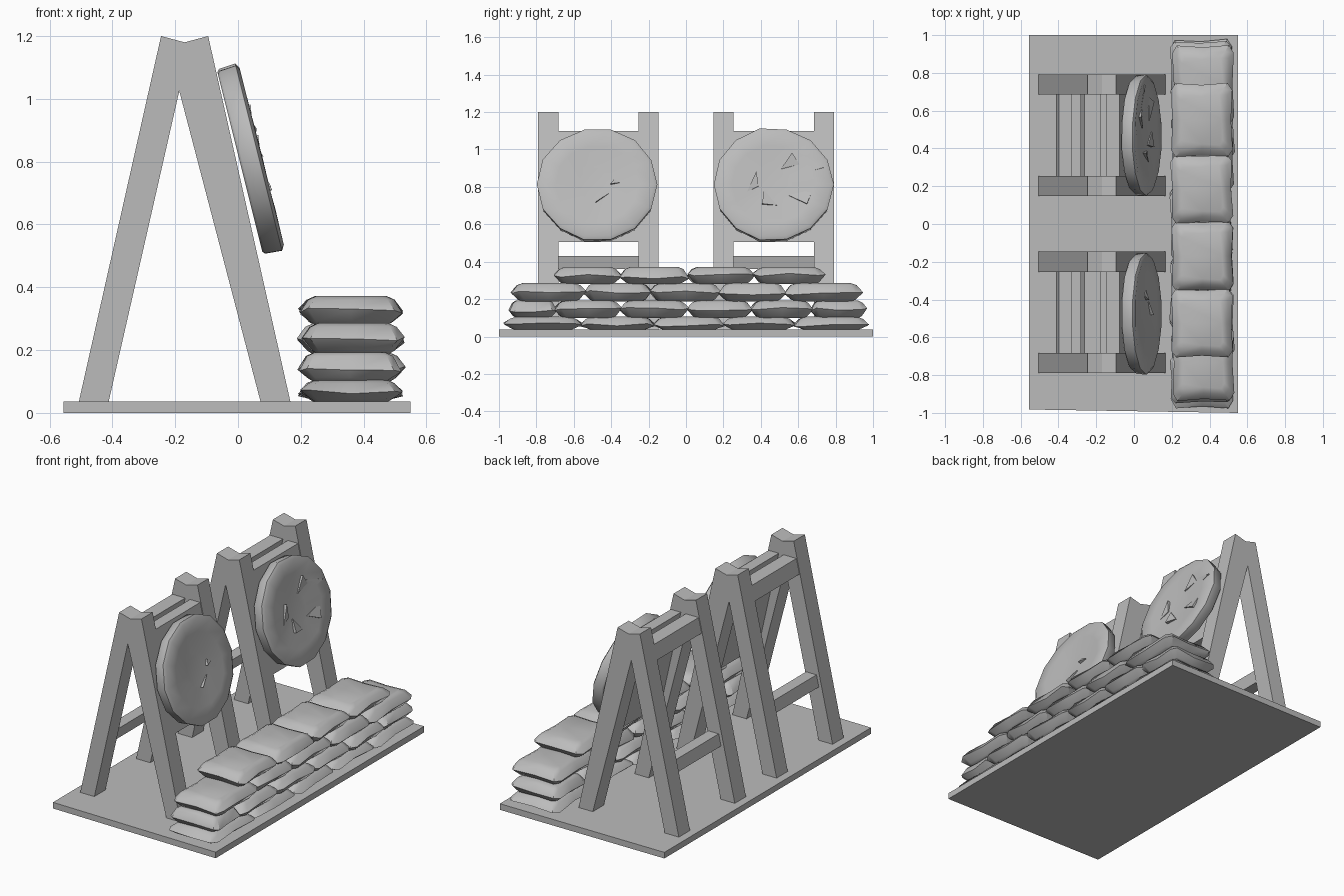
import bpy, bmesh, math, random
from mathutils import Matrix, Vector

if "Cube" in bpy.data.objects:
    bpy.data.objects.remove(bpy.data.objects["Cube"])

random.seed(4)
grey = bpy.data.materials.new("stone_grey")
grey.diffuse_color = (0.5, 0.5, 0.5, 1)
grey.use_nodes = True
grey.node_tree.nodes["Principled BSDF"].inputs["Base Color"].default_value = grey.diffuse_color


def finish(name, bm, angle=35):
    """Turn a bmesh into a named, shaded object."""
    bmesh.ops.recalc_face_normals(bm, faces=bm.faces)
    me = bpy.data.meshes.new(name)
    bm.to_mesh(me)
    bm.free()
    me.materials.append(grey)
    ob = bpy.data.objects.new(name, me)
    bpy.context.collection.objects.link(ob)
    bpy.ops.object.select_all(action='DESELECT')
    ob.select_set(True)
    bpy.context.view_layer.objects.active = ob
    bpy.ops.object.shade_smooth_by_angle(angle=math.radians(angle))
    return ob


def loft(bm, rings):
    """Skin equal-length rings and cap both ends."""
    vs = [[bm.verts.new(p) for p in r] for r in rings]
    n = len(vs[0])
    for a, b in zip(vs, vs[1:]):
        for i in range(n):
            bm.faces.new((a[i], a[(i + 1) % n], b[(i + 1) % n], b[i]))
    bm.faces.new(vs[0])
    bm.faces.new(vs[-1])


def prism(name, profile, y0, y1):
    """Extrude an (x, z) profile along y."""
    bm = bmesh.new()
    loft(bm, [[(x, y, z) for x, z in profile] for y in (y0, y1)])
    return finish(name, bm)


# Ground board, its front edge cut slightly askew
bm = bmesh.new()
loft(bm, [[(-0.555, -0.982, z), (0.55, -1, z), (0.55, 1, z), (-0.555, 1, z)]
          for z in (0, 0.037)])
finish("ground_board", bm)

# Trestles: mirrored legs about the ridge line
RIDGE = -0.17


def outer(z):
    return 0.337 - 0.2250 * (z - 0.035)


def rail(name, side, z0, z1, thick, y0, y1, inset=0.004):
    prof = [(outer(z0) - inset, z0), (outer(z1) - inset, z1),
            (outer(z1) - thick, z1), (outer(z0) - thick, z0)]
    prism(name, [(RIDGE + side * d, z) for d, z in prof], y0, y1)


for yc in (-0.468, 0.47):
    for s in (-1, 1):
        y0, y1 = sorted((yc + s * 0.215, yc + s * 0.322))
        for side in (-1, 1):
            leg = [(0.337, 0.035), (0.242, 0.035), (-side * 0.017, 1.025),
                   (0, 1.18), (0.075, 1.2)]
            prism("front_leg" if side > 0 else "back_leg",
                  [(RIDGE + side * d, z) for d, z in leg], y0, y1)
    a, b = yc - 0.22, yc + 0.22
    rail("upper_back_rail", -1, 1.01, 1.1, 0.09, a, b)
    rail("lower_back_rail", -1, 0.36, 0.43, 0.09, a, b, 0.02)
    rail("backing_panel", 1, 0.505, 1.1, 0.072, a, b)

# Round straw targets, leaning on the front legs
TILT = math.atan(0.25)
# (height, radius) pairs from the back to the face
SECTION = [(-0.032, 0.305), (-0.024, 0.314), (0.03, 0.318), (0.04, 0.30),
           (0.036, 0.22), (0.026, 0.10)]


def place(yc):
    # local x -> world y, local y -> up the slope, local z -> outward
    c, s = math.cos(TILT), math.sin(TILT)
    return Matrix(((0, -s, c, 0.037), (1, 0, 0, yc), (0, c, s, 0.806), (0, 0, 0, 1)))


def target(yc, tears):
    bm = bmesh.new()
    n = 14
    jitter = [random.uniform(0.985, 1.01) for _ in range(n)]
    rings = []
    for h, r in SECTION:
        wob = 0.006 if 0.1 < r < 0.25 else 0
        rings.append([(1.015 * r * jitter[i] * math.cos(2 * math.pi * i / n),
                       0.985 * r * jitter[i] * math.sin(2 * math.pi * i / n),
                       h + random.uniform(-wob, wob)) for i in range(n)])
    loft(bm, rings)
    bm.transform(place(yc))
    finish("round_target", bm, 50)
    # torn straw flaps: wedges that rise out of the face towards their first point
    for flap in tears:
        fb = bmesh.new()
        loft(fb, [[(x, y, 0.015) for x, y in flap],
                  [(x, y, 0.046 if i == 0 else 0.032) for i, (x, y) in enumerate(flap)]])
        fb.transform(place(yc))
        finish("straw_flap", fb, 20)


target(-0.473, [[(-0.01, -0.10), (0.06, -0.05), (0.01, -0.085)],
                [(0.07, 0.0), (0.12, 0.01), (0.09, 0.03)]])
target(0.467, [[(-0.09, 0.07), (-0.14, -0.04), (-0.08, -0.01)],
               [(-0.06, -0.11), (0.02, -0.115), (-0.05, -0.03)],
               [(0.18, -0.11), (0.21, -0.03), (0.08, -0.06)],
               [(0.10, 0.17), (0.04, 0.085), (0.14, 0.11)],
               [(0.27, 0.09), (0.14, 0.13), (0.16, 0.06)]])


# Sandbags: soft pillows with a sharp seam round the middle
def bag(y0, y1, z0, z1, seam):
    yc, hl = (y0 + y1) / 2, (y1 - y0) / 2
    xc, hw = 0.36 + random.uniform(-0.008, 0.008), 0.163
    rot = Matrix.Rotation(random.uniform(-0.03, 0.03), 3, 'Z')
    zm = z0 + (z1 - z0) * seam + random.uniform(-0.008, 0.008)
    bm = bmesh.new()
    rings = []
    for z, fx, fy in ((z0, 0.70, 0.70), (z0 + 0.01, 0.80, 0.82), (zm, 1, 1),
                      (z1 - 0.012, 0.84, 0.84), (z1, 0.68, 0.68)):
        ring = []
        for px, py in ((1, 0.8), (0.85, 1), (0, 0.95), (-0.85, 1),
                       (-1, 0.8), (-0.95, 0), (-1, -0.8), (-0.85, -1),
                       (0, -0.95), (0.85, -1), (1, -0.8), (0.95, 0)):
            p = rot @ Vector((px * hw * fx, py * hl * fy, 0))
            dz = random.uniform(-0.008, 0.008) if z == zm else 0
            ring.append((xc + p.x, yc + p.y, z + dz))
        rings.append(ring)
    loft(bm, rings)
    finish("sandbag", bm, 40)


# (bottom, top, seam height as a fraction, bag ends along y)
ROWS = [(0.035, 0.106, 0.38, (-0.97, -0.56, -0.17, 0.20, 0.58, 0.97)),
        (0.100, 0.193, 0.44, (-0.94, -0.70, -0.35, 0.01, 0.35, 0.67, 0.96)),
        (0.188, 0.286, 0.45, (-0.93, -0.54, -0.19, 0.18, 0.53, 0.94)),
        (0.280, 0.372, 0.48, (-0.70, -0.35, 0.01, 0.36, 0.74))]
for z0, z1, seam, ys in ROWS:
    for a, b in zip(ys, ys[1:]):
        bag(a - 0.006, b + 0.006, z0, z1, seam)
